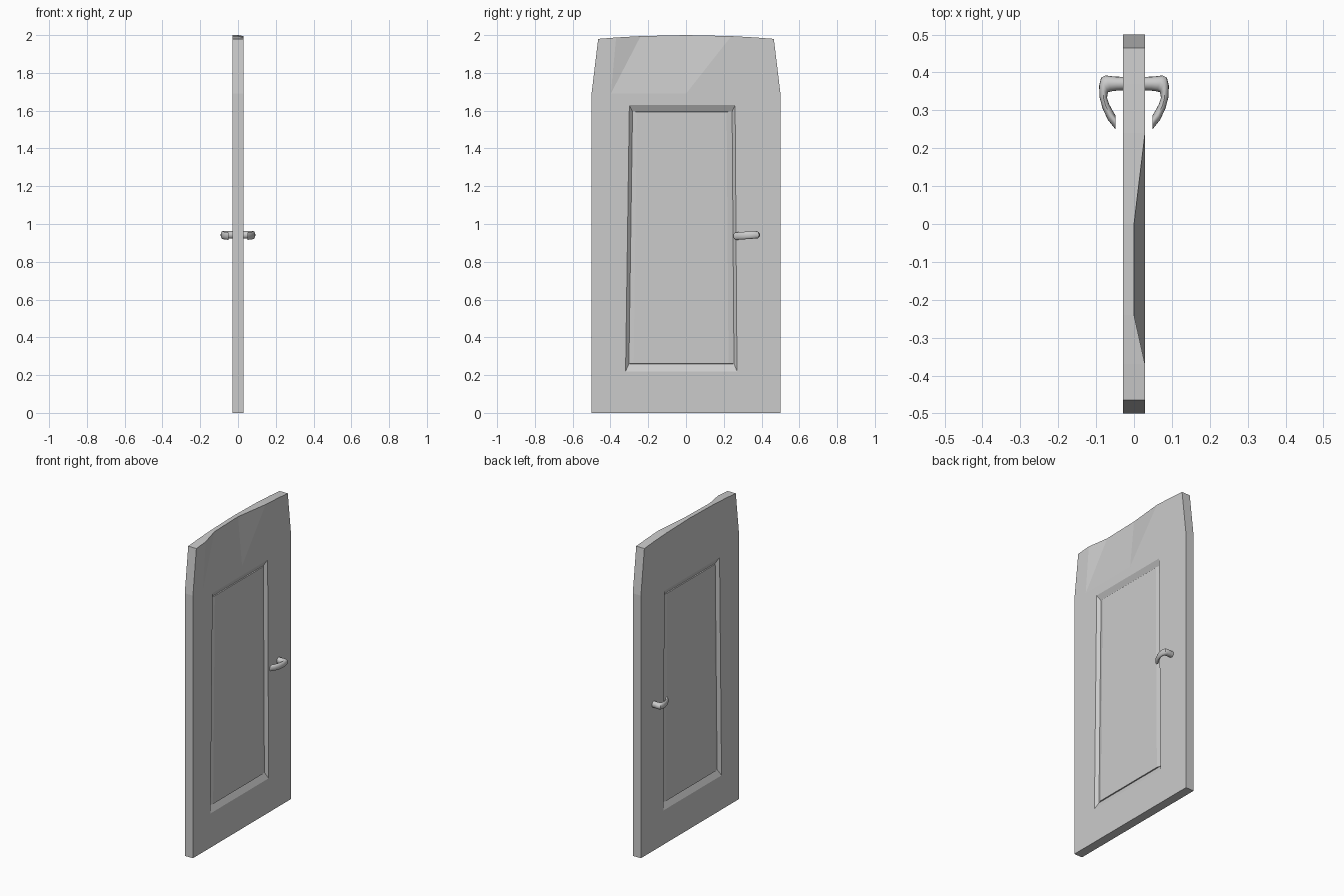
import bpy, bmesh, math
from mathutils import Vector

if "Cube" in bpy.data.objects:
    bpy.data.objects.remove(bpy.data.objects["Cube"])

T = 0.029                    # half thickness of the slab
YS = [-0.465, -0.37, -0.24, 0, 0.24, 0.37, 0.465]
SHOULDER = 1.69


def finish(bm, name, weld=True):
    if weld:
        bmesh.ops.remove_doubles(bm, verts=bm.verts, dist=0.0004)
    bmesh.ops.recalc_face_normals(bm, faces=bm.faces)
    me = bpy.data.meshes.new(name)
    bm.to_mesh(me)
    bm.free()
    ob = bpy.data.objects.new(name, me)
    bpy.context.collection.objects.link(ob)
    return ob


def bridge(bm, a, b, closed=True):
    for i in range(len(a) if closed else len(a) - 1):
        j = (i + 1) % len(a)
        bm.faces.new((a[i], a[j], b[j], b[i]))


# Door slab: tapered arched head, with a recessed panel on both faces
bm = bmesh.new()
sides = []
for s in (1, -1):
    def loop(x, pts):
        return [bm.verts.new((s * x, y, z)) for y, z in pts]
    # the head is hollowed back along part of one face
    top = [bm.verts.new((0.0 if s > 0 and y in (-0.24, 0) else s * T,
                         y, 2 - 0.02 * (y / 0.465) ** 2)) for y in YS]
    row = loop(T, [(y * 0.5 / 0.465, SHOULDER) for y in YS])
    bottom = loop(T, [(-0.5, 0), (0.5, 0)])
    for i in range(len(YS) - 1):
        bm.faces.new((row[i], row[i + 1], top[i + 1]))
        bm.faces.new((row[i], top[i + 1], top[i]))
    # panel loops: bottom left, bottom right, top right, top left
    outer = loop(T, [(-0.32, 0.22), (0.27, 0.22), (0.26, 1.63), (-0.30, 1.63)])
    groove = loop(0.010, [(-0.302, 0.26), (0.254, 0.26), (0.244, 1.595), (-0.283, 1.595)])
    panel = loop(0.017, [(-0.277, 0.261), (0.225, 0.261), (0.215, 1.594), (-0.26, 1.594)])
    bridge(bm, outer, groove)
    bridge(bm, groove, panel)
    bm.faces.new(panel)
    # flat frame around the panel
    bm.faces.new((bottom[0], bottom[1], outer[1], outer[0]))
    bm.faces.new((bottom[1], row[-1], outer[2], outer[1]))
    bm.faces.new((row[0], bottom[0], outer[0], outer[3]))
    bm.faces.new(row + [outer[2], outer[3]])
    sides.append([bottom[0], bottom[1], row[-1]] + top[::-1] + [row[0]])
bridge(bm, sides[0], sides[1])       # slab edges
finish(bm, "door_slab")

# Lever handles: elliptical sections between outer and inner outline points
OUTER = [(0.02, 0.388), (0.05, 0.389), (0.075, 0.392), (0.087, 0.386), (0.092, 0.365),
         (0.091, 0.335), (0.083, 0.305), (0.069, 0.275), (0.049, 0.250)]
INNER = [(0.02, 0.353), (0.045, 0.352), (0.06, 0.350), (0.068, 0.348), (0.070, 0.343),
         (0.071, 0.333), (0.066, 0.317), (0.058, 0.302), (0.049, 0.287)]
N = 16
for s, name in ((1, "handle_right"), (-1, "handle_left")):
    bm = bmesh.new()
    rings = []
    for k, (o, i) in enumerate(zip(OUTER, INNER)):
        o, i = Vector(o), Vector(i)
        mid, half = (o + i) / 2, (o - i) / 2
        zc = 0.942 - 0.006 * max(0, k - 4) / 4
        rings.append([])
        for n in range(N):
            a = 2 * math.pi * n / N
            p = mid + half * math.cos(a)
            rings[-1].append(bm.verts.new((s * p.x, p.y, zc + 0.02 * math.sin(a))))
    for a, b in zip(rings, rings[1:]):
        bridge(bm, a, b)
    bm.faces.new(rings[0])
    bm.faces.new(rings[-1])
    ob = finish(bm, name)
    bpy.ops.object.select_all(action='DESELECT')
    ob.select_set(True)
    bpy.context.view_layer.objects.active = ob
    bpy.ops.object.shade_smooth_by_angle(angle=math.radians(40))
